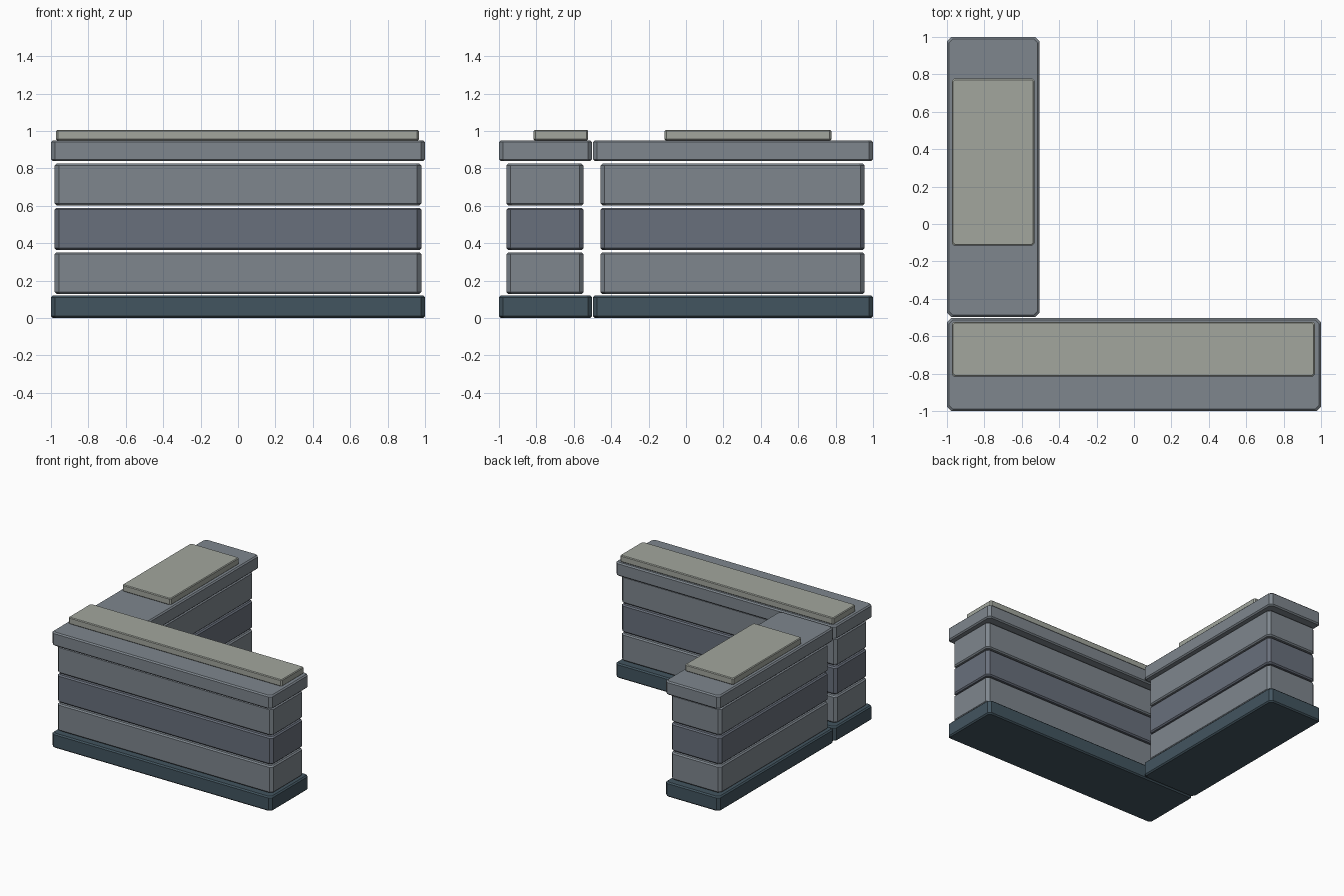
import bpy, bmesh

if "Cube" in bpy.data.objects:
    bpy.data.objects.remove(bpy.data.objects["Cube"])

def make_mat(name, rgb):
    m = bpy.data.materials.new(name)
    m.diffuse_color = (*rgb, 1)
    m.use_nodes = True
    m.node_tree.nodes["Principled BSDF"].inputs["Base Color"].default_value = m.diffuse_color
    return m

DARK = make_mat("dark_stone", (0.055, 0.09, 0.115))
GREY = make_mat("grey_stone", (0.21, 0.24, 0.27))
BLUE = make_mat("blue_stone", (0.14, 0.16, 0.20))
PALE = make_mat("pale_stone", (0.36, 0.38, 0.34))

def block(name, x, y, z, mat, corner=0.022, rim=0.01):
    """Chamfered block: cut vertical corners, finer bevel on top and bottom rims."""
    def ring(inset, h):
        x0, x1, y0, y1 = x[0] + inset, x[1] - inset, y[0] + inset, y[1] - inset
        c = corner
        pts = [(x0 + c, y0), (x1 - c, y0), (x1, y0 + c), (x1, y1 - c),
               (x1 - c, y1), (x0 + c, y1), (x0, y1 - c), (x0, y0 + c)]
        return [bm.verts.new((px, py, h)) for px, py in pts]
    bm = bmesh.new()
    rings = [ring(rim, z[0]), ring(0, z[0] + rim), ring(0, z[1] - rim), ring(rim, z[1])]
    bm.faces.new(rings[0][::-1])
    bm.faces.new(rings[-1])
    for a, b in zip(rings, rings[1:]):
        for i in range(8):
            j = (i + 1) % 8
            bm.faces.new((a[i], a[j], b[j], b[i]))
    me = bpy.data.meshes.new(name)
    bm.to_mesh(me)
    bm.free()
    me.materials.append(mat)
    ob = bpy.data.objects.new(name, me)
    bpy.context.collection.objects.link(ob)

# Two wings of the L-shaped wall: footprint and top slab extents
wings = {
    "front_wing": ((-1, 1), (-1, -0.503), (-0.973, 0.967), (-0.815, -0.523)),
    "side_wing": ((-1, -0.505), (-0.497, 1), (-0.973, -0.533), (-0.115, 0.777)),
}
courses = [("lower", 0.128, 0.351, GREY), ("middle", 0.363, 0.589, BLUE), ("upper", 0.602, 0.825, GREY)]

for wing, (x, y, sx, sy) in wings.items():
    block(wing + "_base", x, y, (0, 0.12), DARK)
    for label, z0, z1, mat in courses:
        block(f"{wing}_{label}_course", (x[0] + 0.02, x[1] - 0.02),
              (y[0] + 0.04, y[1] - 0.045), (z0, z1), mat)
    block(wing + "_cap", x, y, (0.838, 0.95), GREY)
    block(wing + "_top_slab", sx, sy, (0.95, 1.005), PALE, corner=0.01, rim=0.006)
